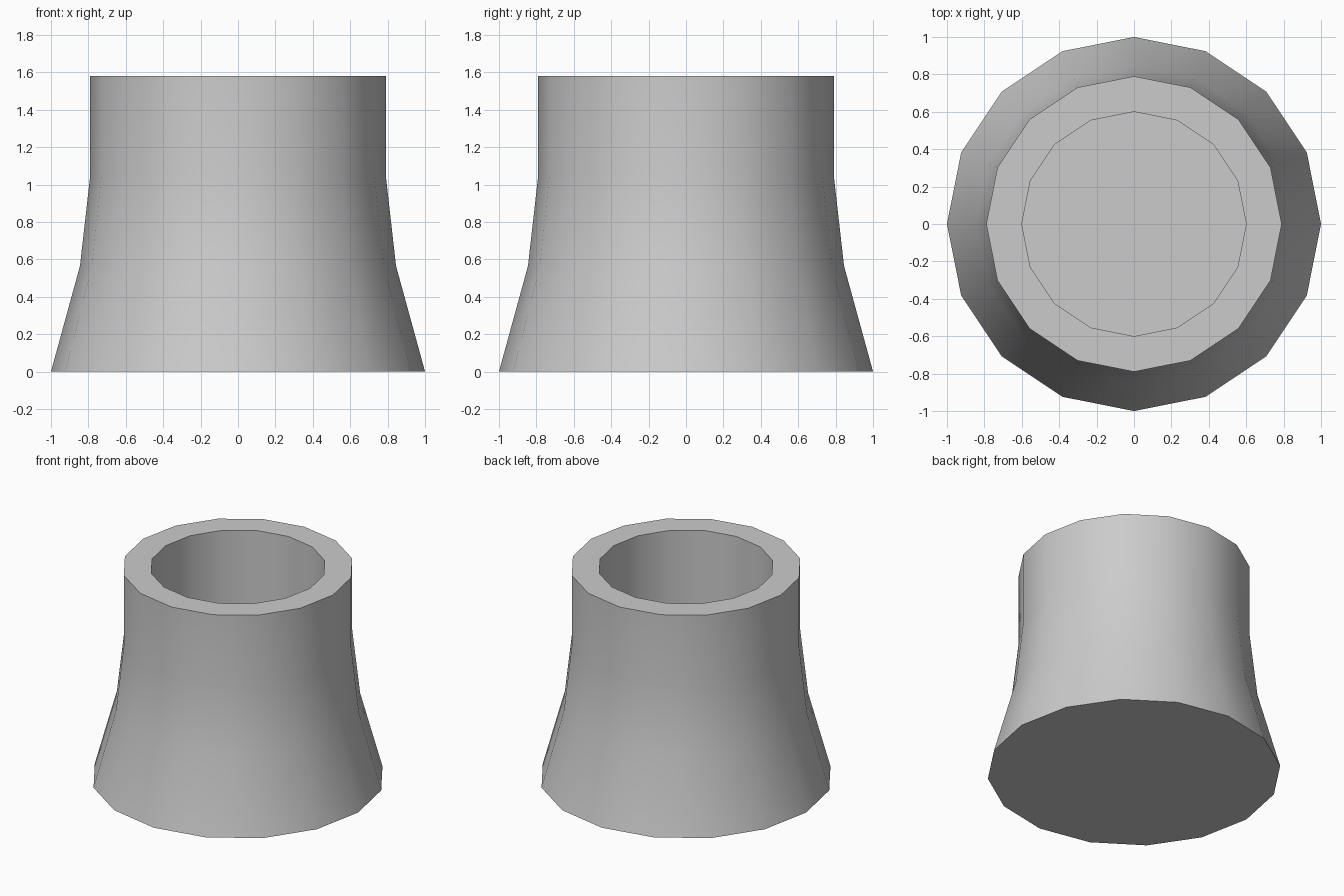
import bpy, bmesh, math

if "Cube" in bpy.data.objects:
    bpy.data.objects.remove(bpy.data.objects["Cube"])

SIDES = 16
# (radius, z): flared outer wall, flat rim, straight bore with a closed floor
PROFILE = [(1.0, 0.0), (0.845, 0.565), (0.79, 1.05), (0.79, 1.58),
           (0.60, 1.58), (0.60, 0.5)]

bm = bmesh.new()


def ring(radius, z):
    step = 2 * math.pi / SIDES
    return [bm.verts.new((radius * math.cos(i * step),
                          radius * math.sin(i * step), z)) for i in range(SIDES)]


# Walls lofted between rings
rings = [ring(r, z) for r, z in PROFILE]
for low, high in zip(rings, rings[1:]):
    for i in range(SIDES):
        j = (i + 1) % SIDES
        bm.faces.new((low[i], low[j], high[j], high[i]))

# Underside and bore floor
bm.faces.new(rings[0][::-1])
bm.faces.new(rings[-1])
bmesh.ops.recalc_face_normals(bm, faces=bm.faces)

mesh = bpy.data.meshes.new("flared_pot")
bm.to_mesh(mesh)
bm.free()
pot = bpy.data.objects.new("flared_pot", mesh)
bpy.context.collection.objects.link(pot)

# Smooth walls, sharp rims
bpy.context.view_layer.objects.active = pot
pot.select_set(True)
bpy.ops.object.shade_smooth_by_angle(angle=math.radians(30))
